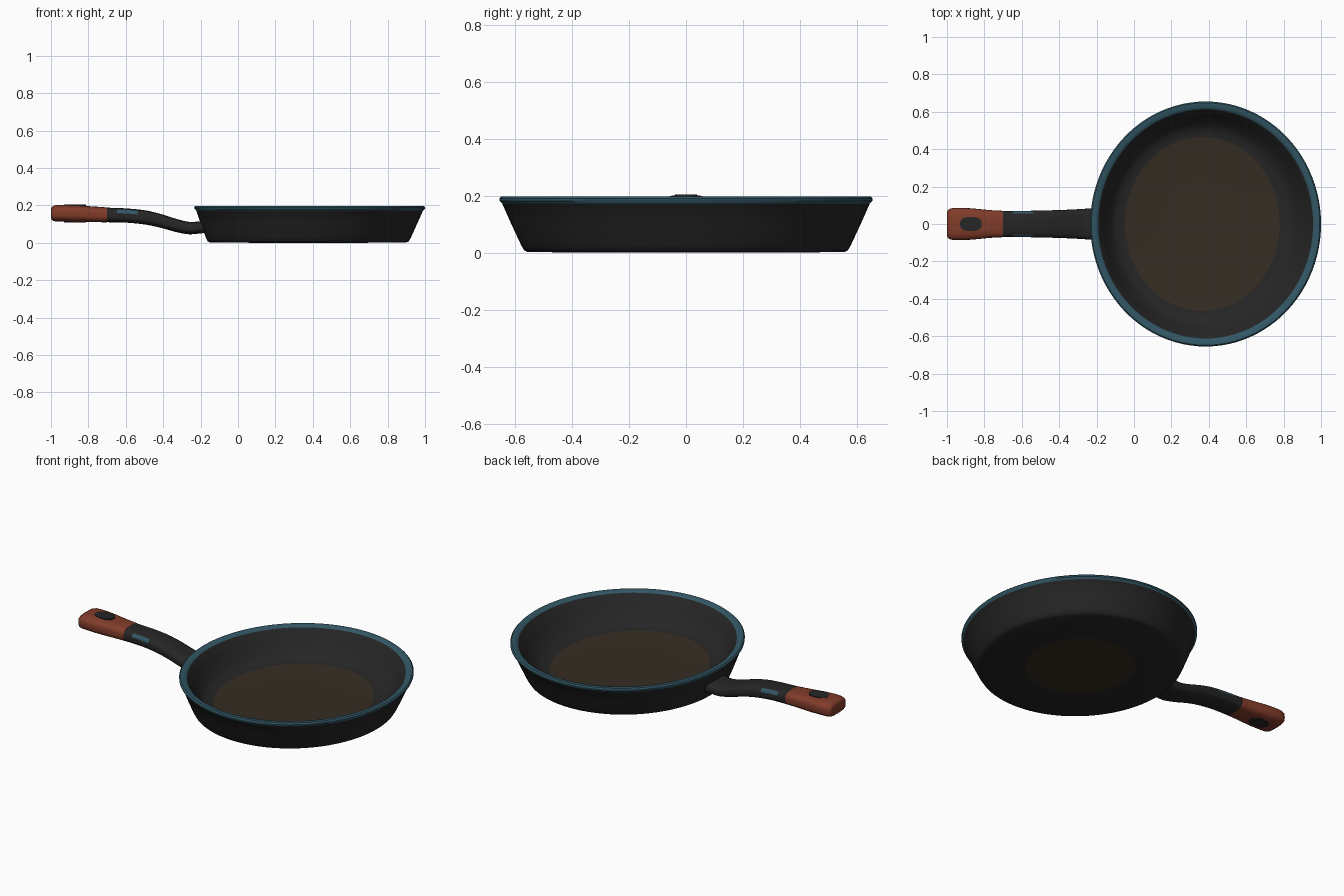
import bpy, bmesh, math

if "Cube" in bpy.data.objects:
    bpy.data.objects.remove(bpy.data.objects["Cube"])

def material(name, rgb):
    m = bpy.data.materials.new(name)
    m.diffuse_color = (*rgb, 1)
    m.use_nodes = True
    m.node_tree.nodes["Principled BSDF"].inputs["Base Color"].default_value = m.diffuse_color
    return m

IRON = material("black iron", (0.019, 0.019, 0.019))
TEAL = material("teal rim", (0.032, 0.095, 0.13))
BROWN = material("brown seasoning", (0.036, 0.026, 0.017))
RED = material("red grip", (0.22, 0.045, 0.023))

def loft(name, rings, mats, bands, angle=40):
    """Skin a list of closed rings, cap both ends; bands[i] = material slot."""
    bm = bmesh.new()
    vs = [[bm.verts.new(p) for p in r] for r in rings]
    n = len(vs[0])
    for i in range(len(vs) - 1):
        for j in range(n):
            k = (j + 1) % n
            f = bm.faces.new((vs[i][j], vs[i][k], vs[i + 1][k], vs[i + 1][j]))
            f.material_index = bands[i]
    bm.faces.new(vs[0][::-1]).material_index = bands[0]
    bm.faces.new(vs[-1]).material_index = bands[-1]
    bmesh.ops.recalc_face_normals(bm, faces=bm.faces[:])
    me = bpy.data.meshes.new(name)
    bm.to_mesh(me)
    bm.free()
    for m in mats:
        me.materials.append(m)
    ob = bpy.data.objects.new(name, me)
    bpy.context.collection.objects.link(ob)
    bpy.context.view_layer.objects.active = ob
    ob.select_set(True)
    bpy.ops.object.shade_smooth_by_angle(angle=math.radians(angle))
    ob.select_set(False)
    return ob

# Pan body: slightly oval lathe; (centre x, radius x, radius y, z, slot of band to the next ring)
profile = [
    (0.375, 0.29, 0.30, 0.000, 0),
    (0.375, 0.525, 0.555, 0.002, 0),
    (0.375, 0.538, 0.568, 0.008, 0),
    (0.376, 0.547, 0.578, 0.025, 0),
    (0.379, 0.578, 0.613, 0.100, 0),
    (0.383, 0.606, 0.645, 0.172, 1),
    (0.383, 0.616, 0.655, 0.182, 1),
    (0.383, 0.617, 0.655, 0.190, 1),
    (0.383, 0.610, 0.648, 0.197, 1),
    (0.383, 0.585, 0.622, 0.196, 1),
    (0.383, 0.574, 0.612, 0.188, 0),
    (0.380, 0.540, 0.580, 0.130, 0),
    (0.373, 0.495, 0.535, 0.070, 0),
    (0.370, 0.465, 0.505, 0.048, 0),
    (0.366, 0.413, 0.465, 0.040, 2),
    (0.366, 0.200, 0.225, 0.039, 2),
]
N = 96
rings = [[(cx + rx * math.cos(2 * math.pi * j / N), ry * math.sin(2 * math.pi * j / N), z)
          for j in range(N)] for cx, rx, ry, z, _ in profile]
pan = loft("pan_body", rings, [IRON, TEAL, BROWN], [p[4] for p in profile[:-1]])
# Brown patch in the middle of the underside
for f in pan.data.polygons:
    if len(f.vertices) > 4 and f.center.z < 0.01:
        f.material_index = 2

# Handle: rounded-rectangle sections (x, half width, z bottom, z top)
def section(x, w, z0, z1, power=3.0, n=40):
    pts = []
    for j in range(n):
        a = 2 * math.pi * j / n
        c, s = math.cos(a), math.sin(a)
        y = math.copysign(abs(c) ** (2 / power), c) * w
        z = math.copysign(abs(s) ** (2 / power), s) * (z1 - z0) / 2
        pts.append((x, y, (z0 + z1) / 2 + z))
    return pts

def smooth_rows(rows, steps=5):
    """Catmull-Rom resampling of section rows."""
    out = []
    for i in range(len(rows) - 1):
        p = [rows[max(0, min(len(rows) - 1, i + d))] for d in (-1, 0, 1, 2)]
        for k in range(steps):
            t = k / steps
            out.append([0.5 * (2 * b + (c - a) * t + (2 * a - 5 * b + 4 * c - d) * t * t
                               + (3 * b - a - 3 * c + d) * t ** 3) for a, b, c, d in zip(*p)])
    return out + [list(rows[-1])]

shaft_rows = smooth_rows([
    (-0.705, 0.070, 0.110, 0.188), (-0.60, 0.070, 0.108, 0.184),
    (-0.50, 0.072, 0.098, 0.174), (-0.42, 0.074, 0.082, 0.156),
    (-0.34, 0.077, 0.060, 0.131), (-0.27, 0.081, 0.046, 0.113),
    (-0.22, 0.084, 0.048, 0.113), (-0.165, 0.088, 0.055, 0.120)])
shaft = loft("handle_shaft", [section(*r) for r in shaft_rows], [IRON, TEAL],
             [0] * (len(shaft_rows) - 1))
# Small teal marks on the shoulders of the shaft
for f in shaft.data.polygons:
    c = f.center
    if -0.64 < c.x < -0.54 and 0.058 < abs(c.y) < 0.0695 and c.z > 0.15:
        f.material_index = 1

# Red grip with rounded end
grip_rows = [(-1.0, 0.060, 0.135, 0.180), (-0.997, 0.071, 0.124, 0.190),
             (-0.988, 0.080, 0.117, 0.197), (-0.970, 0.085, 0.114, 0.202),
             (-0.93, 0.086, 0.113, 0.203), (-0.87, 0.084, 0.111, 0.201),
             (-0.80, 0.077, 0.110, 0.196), (-0.74, 0.072, 0.110, 0.192),
             (-0.70, 0.0705, 0.1095, 0.189)]
loft("handle_grip", [section(*r) for r in grip_rows], [RED], [0] * (len(grip_rows) - 1))

# Dark hanging hole, visible on both sides of the grip
hole = []
for z in (0.109, 0.2035):
    hole.append([(-0.872 + p[1], p[2], z) for p in section(0, 0.058, -0.038, 0.038, 2.6, 32)])
loft("hanging_hole", hole, [IRON], [0])
